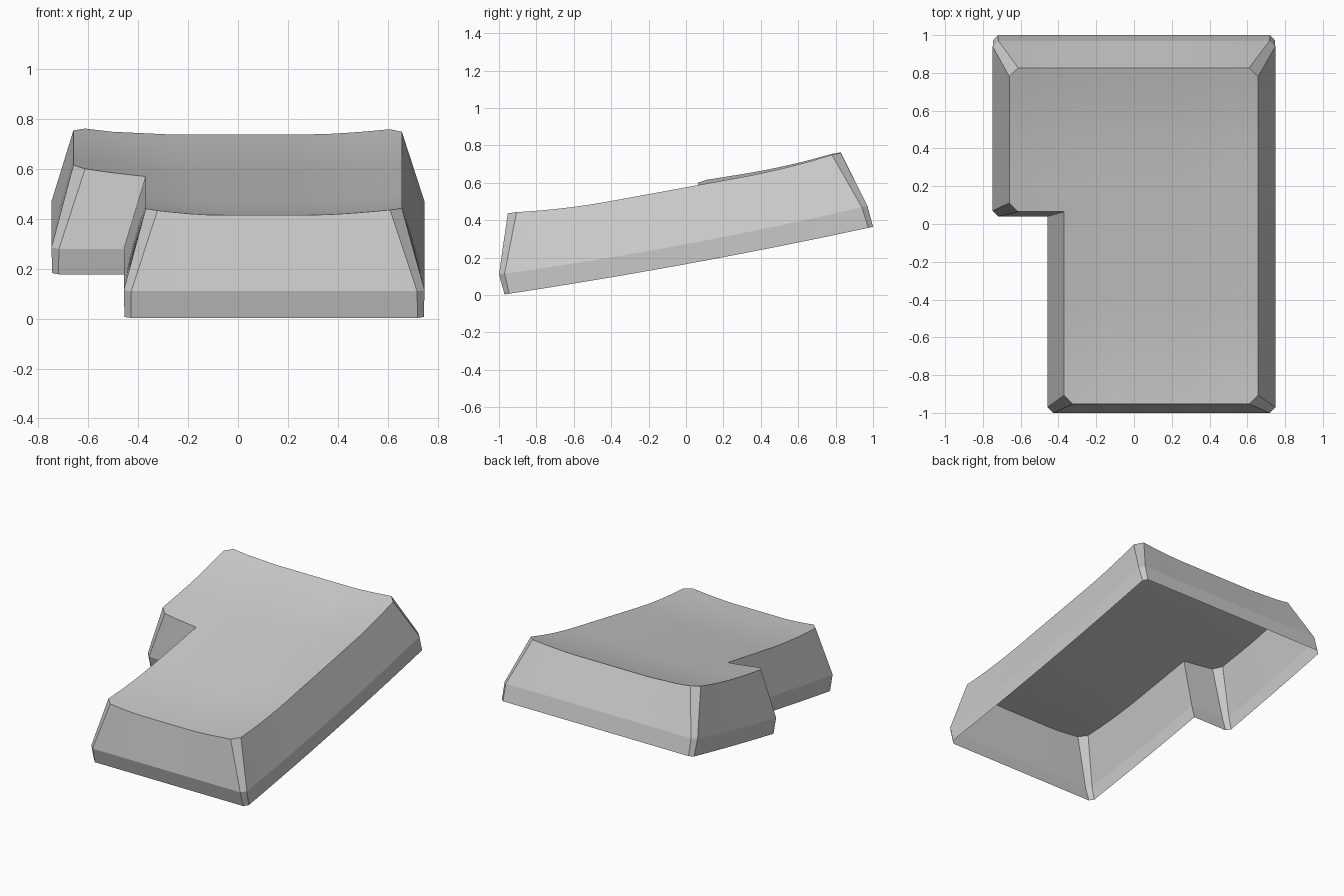
import bpy, bmesh
from mathutils import Vector

cube = bpy.data.objects.get("Cube")
if cube:
    bpy.data.objects.remove(cube)

mat = bpy.data.materials.new("light grey plastic")
mat.use_nodes = True
grey = (0.6, 0.6, 0.6, 1)
mat.diffuse_color = grey
mat.node_tree.nodes["Principled BSDF"].inputs["Base Color"].default_value = grey


def outline(right, left, inner, front, notch, back, chamfer):
    """L-shaped ring with cut outer corners and a sharp inner corner."""
    corners = [Vector(p) for p in ((right, front), (right, back), (left, back),
                                   (left, notch), (inner, notch), (inner, front))]
    ring = []
    for i, c in enumerate(corners):
        if i == 4:
            ring.append(c)
            continue
        for other in (corners[i - 1], corners[(i + 1) % 6]):
            ring.append(c + (other - c).normalized() * chamfer)
    return ring


# Heights of the rim, the lip and the dished top
def rim_z(x, y):
    return 0.165 + 0.183 * y + 0.0165 * y * y


def lip_z(x, y):
    return 0.272 + 0.187 * y + 0.025 * y * y


def top_z(x, y):
    z = 0.55 + 0.183 * y
    z += 0.13 * max(0, -0.4 - y) ** 2 + 0.135 * max(0, y - 0.3) ** 2
    left_start = -0.23 - 0.14 * y
    z += 0.12 * max(0, x - 0.3) ** 1.5 + 0.17 * max(0, left_start - x) ** 1.5
    return z


heights = (rim_z, lip_z, top_z)
rings = (outline(0.745, -0.745, -0.455, -0.97, 0.07, 1.0, 0.025),
         outline(0.748, -0.748, -0.458, -1.0, 0.04, 0.97, 0.03),
         outline(0.657, -0.66, -0.37, -0.953, 0.065, 0.827, 0.047))

# Open shell: walls between the rings and a cap, z holding the ring number
bm = bmesh.new()
levels = [[bm.verts.new((p.x, p.y, k)) for p in ring] for k, ring in enumerate(rings)]
count = len(levels[0])
for low, high in zip(levels, levels[1:]):
    for i in range(count):
        j = (i + 1) % count
        bm.faces.new((low[i], low[j], high[j], high[i]))
bm.faces.new(levels[-1])


# Slice into strips so the dish can bend
def slice_at(position, normal):
    bmesh.ops.bisect_plane(bm, geom=bm.verts[:] + bm.edges[:] + bm.faces[:],
                           plane_co=position, plane_no=normal)


for x in [-0.57, -0.5] + [-0.28 + 0.08 * i for i in range(12)]:
    slice_at((x, 0, 0), (1, 0, 0))
for i in range(11):
    slice_at((0, -0.87 + 0.088 * i, 0), (0, 1, 0))
for i in range(8):
    slice_at((0, 0.13 + 0.09 * i, 0), (0, 1, 0))

# Bend every ring to its own height
for v in bm.verts:
    v.co.z = heights[round(v.co.z)](v.co.x, v.co.y)
bmesh.ops.recalc_face_normals(bm, faces=bm.faces[:])
if sum(f.normal.z * f.calc_area() for f in bm.faces) < 0:
    bmesh.ops.reverse_faces(bm, faces=bm.faces[:])

mesh = bpy.data.meshes.new("keycap_shell")
bm.to_mesh(mesh)
bm.free()
mesh.materials.append(mat)
cap = bpy.data.objects.new("keycap_shell", mesh)
bpy.context.collection.objects.link(cap)
bpy.context.view_layer.objects.active = cap
cap.select_set(True)
bpy.ops.object.shade_smooth_by_angle(angle=0.2)
